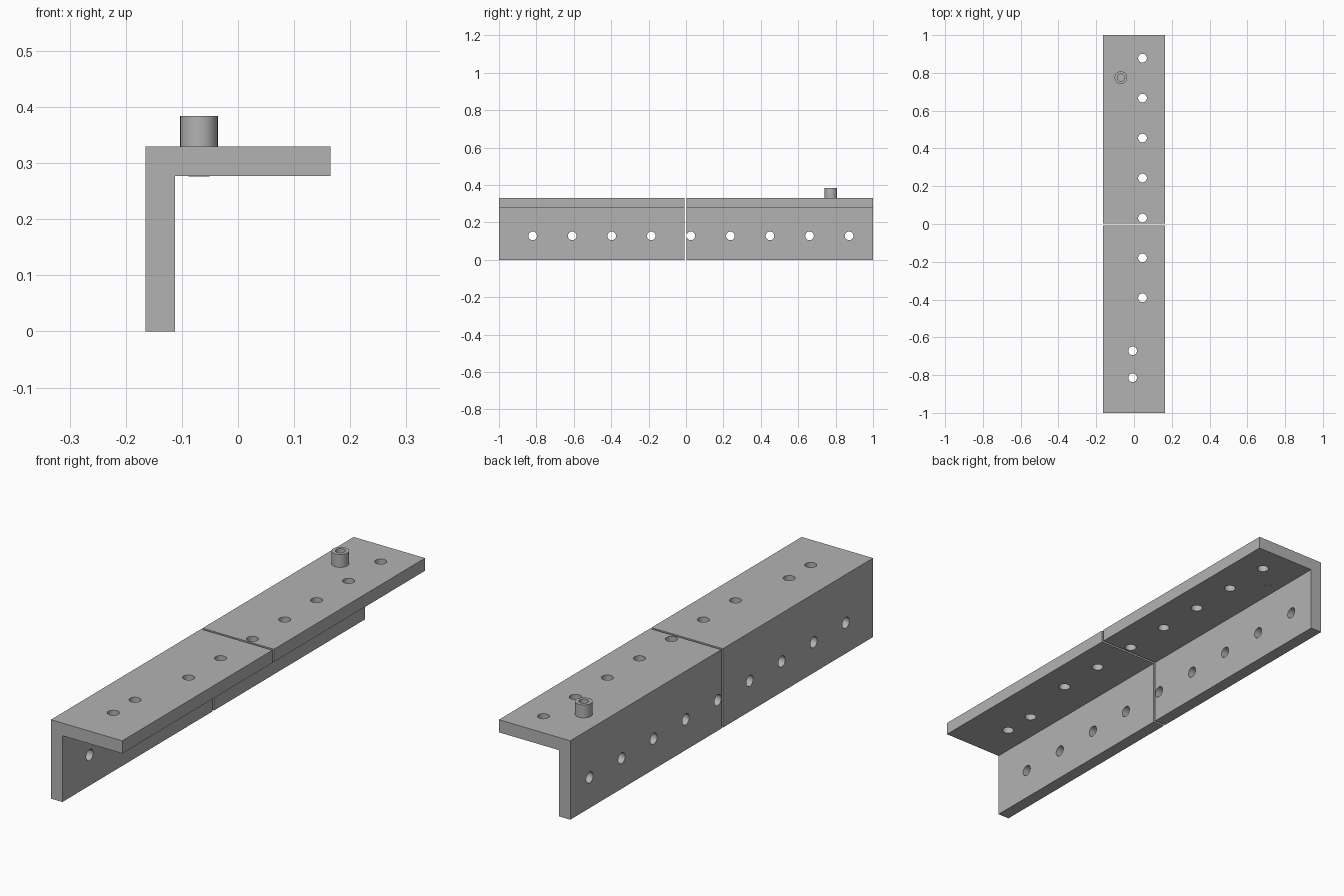
import bpy
import bmesh
import math
from mathutils import Matrix

if "Cube" in bpy.data.objects:
    bpy.data.objects.remove(bpy.data.objects["Cube"])

steel = bpy.data.materials.new("grey steel")
steel.use_nodes = True
GREY = (0.45, 0.45, 0.45, 1)
steel.diffuse_color = GREY
steel.node_tree.nodes["Principled BSDF"].inputs["Base Color"].default_value = GREY

HALF, LEG, TOP, UNDER = 0.165, -0.112, 0.33, 0.277
HOLE = 0.023


def make(name, bm):
    bmesh.ops.recalc_face_normals(bm, faces=bm.faces)
    mesh = bpy.data.meshes.new(name)
    bm.to_mesh(mesh)
    bm.free()
    mesh.materials.append(steel)
    obj = bpy.data.objects.new(name, mesh)
    bpy.context.collection.objects.link(obj)
    return obj


def smooth(obj):
    bpy.ops.object.select_all(action='DESELECT')
    obj.select_set(True)
    bpy.context.view_layer.objects.active = obj
    bpy.ops.object.shade_smooth_by_angle(angle=math.radians(35))


def angle_bar(name, y0, y1):
    # L-shaped section extruded along the bar
    section = [(-HALF, 0), (LEG, 0), (LEG, UNDER), (HALF, UNDER), (HALF, TOP), (-HALF, TOP)]
    bm = bmesh.new()
    face = bm.faces.new([bm.verts.new((x, y0, z)) for x, z in section])
    out = bmesh.ops.extrude_face_region(bm, geom=[face])
    verts = [v for v in out["geom"] if isinstance(v, bmesh.types.BMVert)]
    bmesh.ops.translate(bm, verts=verts, vec=(0, y1 - y0, 0))
    return make(name, bm)


# Drill cylinders: a row through the upright leg, a row through the flange
drills = bmesh.new()


def drill(position, sideways):
    turn = Matrix.Rotation(math.pi / 2, 4, 'Y') if sideways else Matrix.Identity(4)
    bmesh.ops.create_cone(drills, cap_ends=True, segments=32, radius1=HOLE, radius2=HOLE,
                          depth=0.1, matrix=Matrix.Translation(position) @ turn)


flange_z = (TOP + UNDER) / 2
for i in range(9):
    drill(((LEG - HALF) / 2, 0.872 - i * 0.2115, 0.128), True)
for i in range(7):
    drill((0.045, 0.878 - i * 0.2115, flange_z), False)
for y in (-0.671, -0.814):
    drill((-0.007, y, flange_z), False)
cutter = make("hole_cutter", drills)
cutter.hide_render = True

# Two bars end to end with a narrow gap
for name, y0, y1 in (("front_angle_bar", -1, -0.008), ("back_angle_bar", 0.002, 1)):
    bar = angle_bar(name, y0, y1)
    mod = bar.modifiers.new("holes", 'BOOLEAN')
    mod.object = cutter
    mod.solver = 'EXACT'
    bpy.context.view_layer.objects.active = bar
    bpy.ops.object.modifier_apply(modifier=mod.name)
    smooth(bar)
bpy.data.objects.remove(cutter)


def turned(name, profile):
    # Revolve a profile about the axis of the peg
    bm = bmesh.new()
    verts = [bm.verts.new((r, 0, z)) for r, z in profile]
    edges = [bm.edges.new(pair) for pair in zip(verts, verts[1:])]
    bmesh.ops.spin(bm, geom=verts + edges, cent=(0, 0, 0), axis=(0, 0, 1),
                   angle=math.tau, steps=40)
    bmesh.ops.remove_doubles(bm, verts=bm.verts, dist=0.0001)
    bmesh.ops.translate(bm, verts=bm.verts, vec=(-0.0695, 0.775, 0))
    smooth(make(name, bm))


# Socketed peg on the flange and its flush end beneath
turned("peg", [(0, 0.332), (0.019, 0.332), (0.019, 0.384), (0.0335, 0.384),
               (0.0335, 0.328), (0, 0.328)])
turned("peg_end", [(0, 0.276), (0.019, 0.276), (0.019, 0.28), (0, 0.28)])
